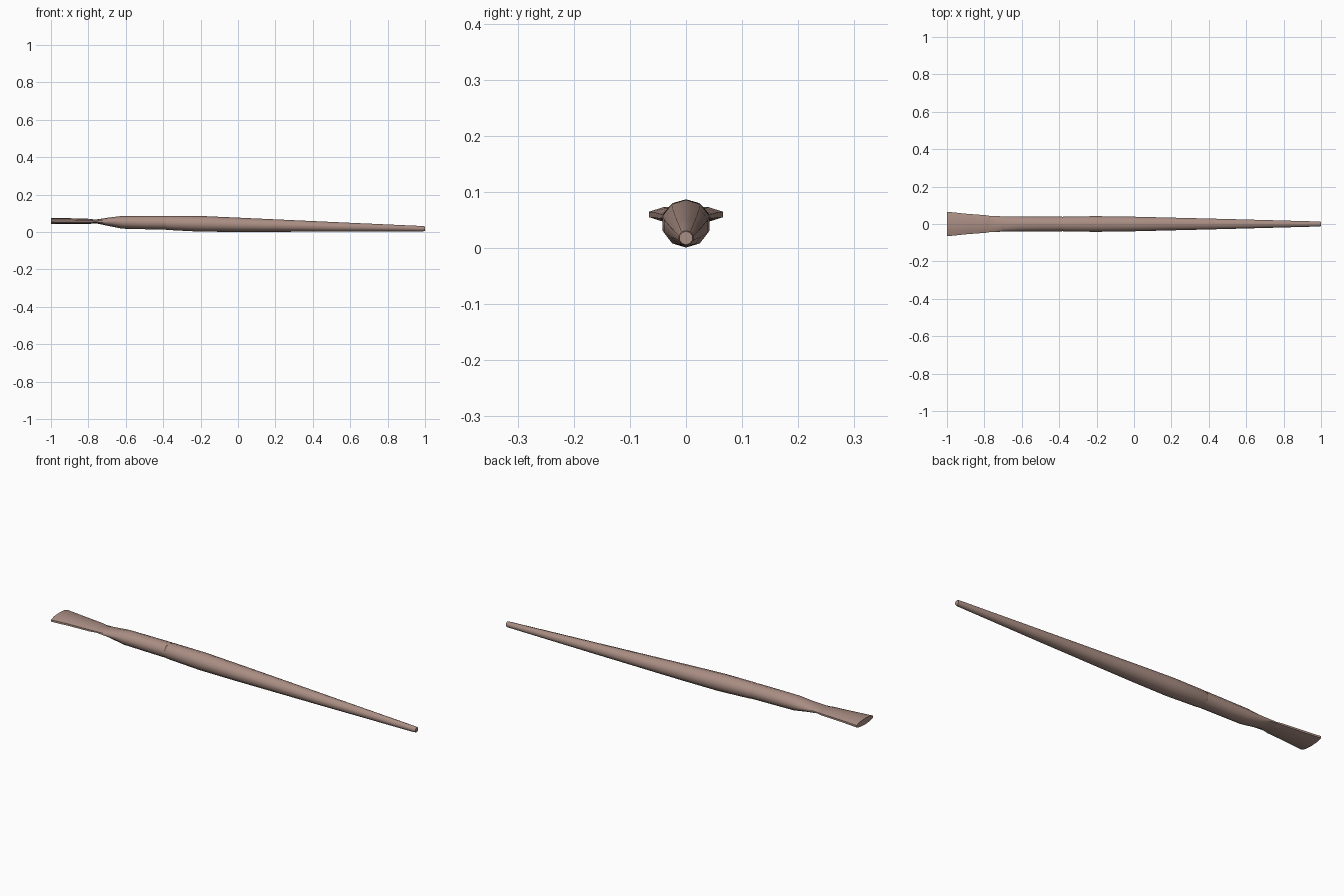
import bpy, bmesh, math

if "Cube" in bpy.data.objects:
    bpy.data.objects.remove(bpy.data.objects["Cube"])

SIDES = 10
mat = bpy.data.materials.new("brown")
mat.diffuse_color = (0.40, 0.27, 0.23, 1)
mat.use_nodes = True
mat.node_tree.nodes["Principled BSDF"].inputs["Base Color"].default_value = mat.diffuse_color


def loft(name, rings):
    """Skin ten-sided elliptical rings given as (x, centre z, half width, half height)."""
    bm = bmesh.new()
    loops = []
    for x, cz, ry, rz in rings:
        loop = []
        for i in range(SIDES):
            a = math.pi / 2 + 2 * math.pi * i / SIDES
            loop.append(bm.verts.new((x, ry * math.cos(a), cz + rz * math.sin(a))))
        loops.append(loop)
    for a, b in zip(loops, loops[1:]):
        for i in range(SIDES):
            j = (i + 1) % SIDES
            bm.faces.new((a[i], a[j], b[j], b[i]))
    bm.faces.new(loops[0])
    bm.faces.new(loops[-1])
    bmesh.ops.recalc_face_normals(bm, faces=bm.faces)
    mesh = bpy.data.meshes.new(name)
    bm.to_mesh(mesh)
    bm.free()
    mesh.materials.append(mat)
    obj = bpy.data.objects.new(name, mesh)
    bpy.context.collection.objects.link(obj)
    bpy.ops.object.select_all(action='DESELECT')
    obj.select_set(True)
    bpy.context.view_layer.objects.active = obj
    bpy.ops.object.shade_smooth_by_angle(angle=math.radians(50))
    return obj


# Tapered handle, drooping towards its rounded end
loft("handle", [
    (-0.39, 0.049, 0.038, 0.036),
    (-0.375, 0.049, 0.042, 0.038),
    (-0.20, 0.044, 0.044, 0.042),
    (0.00, 0.039, 0.041, 0.038),
    (0.50, 0.028, 0.028, 0.026),
    (0.99, 0.018, 0.014, 0.014),
    (1.00, 0.018, 0.012, 0.012),
])

# Ferrule: round at the handle, pinched flat at the bristles
loft("ferrule", [
    (-0.385, 0.050, 0.041, 0.037),
    (-0.50, 0.051, 0.041, 0.036),
    (-0.62, 0.052, 0.042, 0.034),
    (-0.70, 0.055, 0.043, 0.021),
    (-0.76, 0.057, 0.045, 0.010),
    (-0.80, 0.057, 0.046, 0.010),
])

# Flat bristles, fanning out to a blunt tip
loft("bristles", [
    (-0.76, 0.057, 0.044, 0.008),
    (-0.79, 0.057, 0.049, 0.0135),
    (-0.80, 0.057, 0.050, 0.014),
    (-0.90, 0.059, 0.058, 0.015),
    (-1.00, 0.060, 0.069, 0.016),
])
